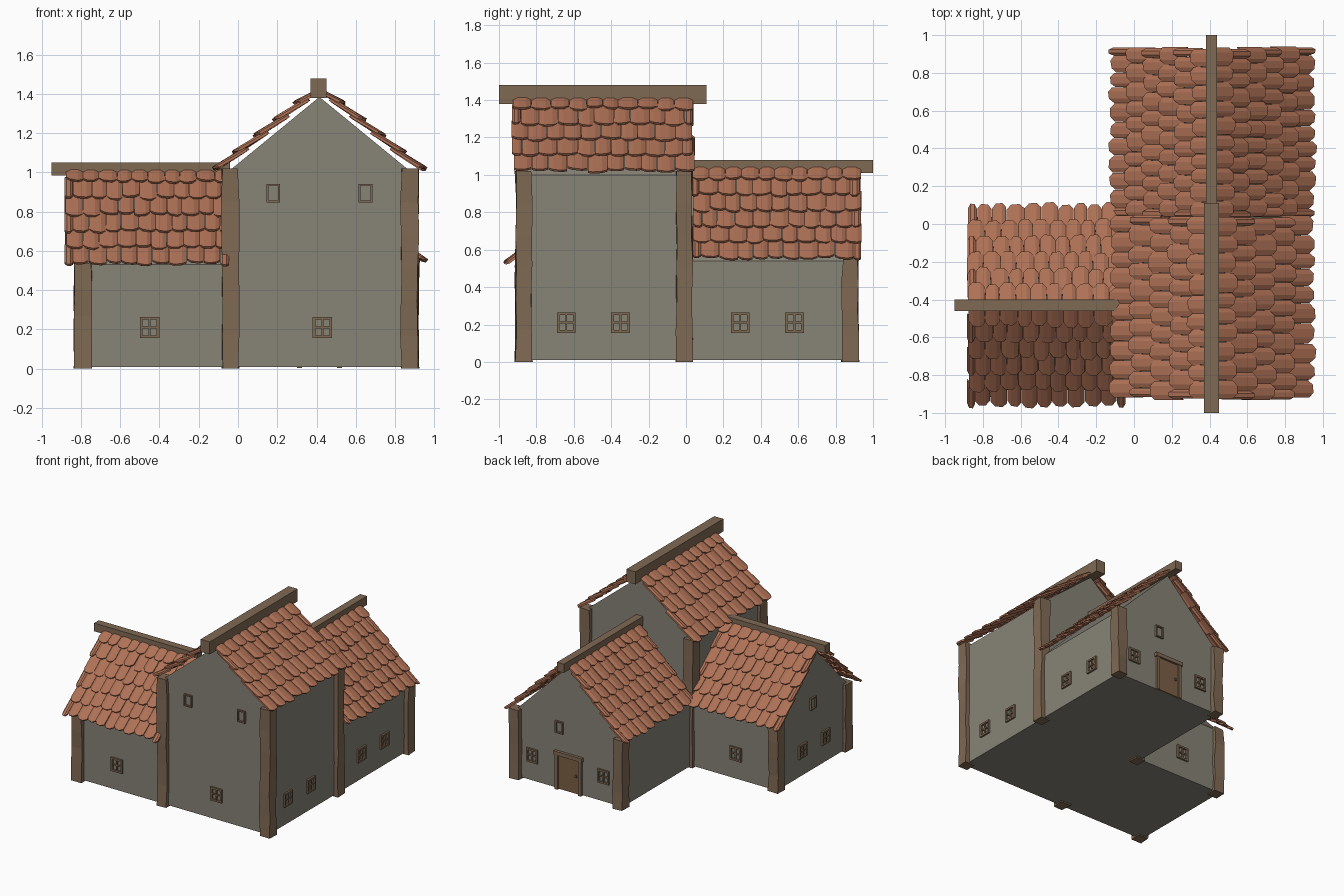
import bpy, bmesh, math, random
from mathutils import Vector, Matrix

if "Cube" in bpy.data.objects:
    bpy.data.objects.remove(bpy.data.objects["Cube"])

random.seed(4)


def material(name, rgb):
    m = bpy.data.materials.new(name)
    m.diffuse_color = (*rgb, 1)
    m.use_nodes = True
    m.node_tree.nodes["Principled BSDF"].inputs["Base Color"].default_value = m.diffuse_color
    return m


PLASTER = material("grey plaster", (0.245, 0.228, 0.185))
WOOD = material("brown timber", (0.215, 0.142, 0.088))
TILE = material("terracotta tile", (0.43, 0.168, 0.094))
DOOR = material("door wood", (0.2, 0.115, 0.06))


def finish(bm, name, mat, matrix=None):
    bmesh.ops.recalc_face_normals(bm, faces=bm.faces)
    me = bpy.data.meshes.new(name)
    bm.to_mesh(me)
    bm.free()
    me.materials.append(mat)
    ob = bpy.data.objects.new(name, me)
    if matrix:
        ob.matrix_world = matrix
    bpy.context.collection.objects.link(ob)
    return ob


def add_box(bm, lo, hi):
    lo, hi = Vector(lo), Vector(hi)
    m = Matrix.Translation((lo + hi) / 2) @ Matrix.Diagonal((*(hi - lo), 1))
    bmesh.ops.create_cube(bm, size=1, matrix=m)


def box(name, lo, hi, mat, matrix=None):
    bm = bmesh.new()
    add_box(bm, lo, hi)
    return finish(bm, name, mat, matrix)


# Gabled wall blocks: profile across the span, extruded along the ridge
def block(name, start, end, left, right, eave, apex, along_y=True):
    mid = (left + right) / 2
    profile = [(left, 0.01), (right, 0.01), (right, eave), (mid, apex), (left, eave)]
    bm = bmesh.new()
    vs = [bm.verts.new((p, start, z) if along_y else (start, p, z)) for p, z in profile]
    f = bm.faces.new(vs)
    ext = bmesh.ops.extrude_face_region(bm, geom=[f])["geom"]
    step = Vector((0, end - start, 0) if along_y else (end - start, 0, 0))
    bmesh.ops.translate(bm, vec=step, verts=[v for v in ext if isinstance(v, bmesh.types.BMVert)])
    finish(bm, name, PLASTER)


block("tall_house_walls", -0.88, 0.0, -0.055, 0.885, 1.0, 1.385)
block("back_wing_walls", -0.01, 0.88, -0.055, 0.885, 0.54, 1.01)
block("left_wing_walls", -0.81, -0.04, -0.88, 0.01, 0.53, 0.985, along_y=False)


# One slope of overlapping arched tiles with clipped lower corners
def tile_slope(name, ridge, along, down, length, span, apex, eave, rows, count):
    a = Vector(along)
    d = Vector(down) * span + Vector((0, 0, eave - apex))
    slope = d.length
    d.normalize()
    n = a.cross(d)
    if n.z < 0:
        n = -n
    origin = Vector((*ridge, apex))
    step = slope / rows
    bm = bmesh.new()
    for r in range(rows):
        # random widths, odd rows begin and end with half tiles
        widths = [random.uniform(0.85, 1.15) for _ in range(count + r % 2)]
        if r % 2:
            widths[0] *= 0.5
            widths[-1] *= 0.5
        scale = length / sum(widths)
        u = random.uniform(-0.008, 0.008)
        for w in widths:
            w *= scale
            low = step * (r + 1) + random.uniform(-0.012, 0.006)
            high = max(0.0, low - step * 1.45)
            lift = random.uniform(0.016, 0.026)
            skew = random.uniform(-0.008, 0.008)
            grid = {}
            for k in (0, 1):
                for i, (t, h, clip) in enumerate(((0.01, 0, 0.026), (0.27, 0.011, 0.002),
                                                  (0.72, 0.011, 0), (0.99, 0, 0.022))):
                    for j, s in enumerate((high, low - clip + skew * (t - 0.5) * 2)):
                        p = origin + a * (u + w * t) + d * s
                        p += n * (lift * j + h + 0.013 * k)
                        grid[i, j, k] = bm.verts.new(p)
            for i in range(3):
                for k in (0, 1):
                    bm.faces.new([grid[i, 0, k], grid[i + 1, 0, k], grid[i + 1, 1, k], grid[i, 1, k]])
                for j in (0, 1):
                    bm.faces.new([grid[i, j, 0], grid[i + 1, j, 0], grid[i + 1, j, 1], grid[i, j, 1]])
            for i in (0, 3):
                bm.faces.new([grid[i, 0, 0], grid[i, 1, 0], grid[i, 1, 1], grid[i, 0, 1]])
            u += w
    finish(bm, name, TILE)


for side, s in (("left", -1), ("right", 1)):
    tile_slope(f"tall_roof_{side}", (0.415, -0.925), (0, 1, 0), (s, 0, 0), 0.965, 0.515, 1.405, 0.99, 5, 10)
    tile_slope(f"back_roof_{side}", (0.415, 0.035), (0, 1, 0), (s, 0, 0), 0.9, 0.515, 1.03, 0.525, 6, 10)
for side, s in (("front", -1), ("back", 1)):
    tile_slope(f"left_roof_{side}", (-0.88, -0.43), (1, 0, 0), (0, s, 0), 0.84, 0.51, 1.005, 0.505, 6, 10)

# Ridge beams
box("tall_ridge_beam", (0.37, -1.0, 1.38), (0.45, 0.11, 1.48), WOOD)
box("back_ridge_beam", (0.38, -0.02, 1.01), (0.44, 1.0, 1.08), WOOD)
box("left_ridge_beam", (-0.95, -0.46, 0.985), (-0.04, -0.4, 1.05), WOOD)


# Rough hewn corner posts
def post(x, y, height, half=0.043):
    bm = bmesh.new()
    levels = 4 if height < 0.8 else 6
    rings = []
    for i in range(levels + 1):
        j = 0.006
        rings.append([bm.verts.new((x + sx * half + random.uniform(-j, j),
                                    y + sy * half + random.uniform(-j, j),
                                    height * i / levels))
                      for sx, sy in ((-1, -1), (1, -1), (1, 1), (-1, 1))])
    for lo, hi in zip(rings, rings[1:]):
        for k in range(4):
            bm.faces.new([lo[k], lo[(k + 1) % 4], hi[(k + 1) % 4], hi[k]])
    bm.faces.new(rings[0])
    bm.faces.new(rings[-1])
    finish(bm, "corner_post", WOOD)


for x, y, h in ((-0.04, -0.868, 1.02), (0.875, -0.868, 1.02), (0.875, -0.01, 1.02),
                (-0.04, -0.01, 1.02), (0.878, 0.878, 0.555), (-0.04, 0.878, 0.555),
                (-0.79, -0.868, 0.54), (-0.79, -0.01, 0.54)):
    post(x, y, h)


def facing(x, y, z, degrees):
    return Matrix.Translation((x, y, z)) @ Matrix.Rotation(math.radians(degrees), 4, "Z")


# Framed window; the local front is -y. Cross bars only on the lower windows
def window(name, x, y, z, turn, w, h, bar, cross):
    bm = bmesh.new()
    for s in (-1, 1):
        a, b = sorted((s * w / 2, s * (w / 2 - bar)))
        add_box(bm, (a, -0.014, -h / 2), (b, 0.01, h / 2))
        a, b = sorted((s * h / 2, s * (h / 2 - bar)))
        add_box(bm, (-w / 2 + bar, -0.014, a), (w / 2 - bar, 0.01, b))
    if cross:
        add_box(bm, (-0.005, -0.011, -h / 2 + bar), (0.005, 0.01, h / 2 - bar))
        add_box(bm, (-w / 2 + bar, -0.01, -0.005), (w / 2 - bar, 0.01, 0.005))
    finish(bm, name, WOOD, facing(x, y, z, turn))


for x, y, turn in ((-0.45, -0.88, 0), (0.43, -0.88, 0),
                   (0.885, -0.64, 90), (0.885, -0.35, 90), (0.885, 0.29, 90), (0.885, 0.58, 90),
                   (0.74, 0.88, 180), (0.11, 0.88, 180), (-0.45, 0.01, 180),
                   (-0.81, -0.31, -90), (-0.81, -0.6, -90)):
    window("lattice_window", x, y, 0.21, turn, 0.1, 0.108, 0.014, True)
for x, y, z, turn in ((0.18, -0.88, 0.895, 0), (0.65, -0.88, 0.895, 0),
                      (0.5, 0.88, 0.5, 180), (-0.81, -0.44, 0.54, -90)):
    window("attic_window", x, y, z, turn, 0.07, 0.095, 0.01, False)

# Door on the back wall
at = facing(0.415, 0.88, 0, 180)
box("door_panel", (-0.095, -0.008, 0.01), (0.095, 0.01, 0.285), DOOR, at)
bm = bmesh.new()
for s in (-1, 1):
    a, b = sorted((s * 0.09, s * 0.115))
    add_box(bm, (a, -0.02, 0.005), (b, 0.01, 0.28))
add_box(bm, (-0.125, -0.024, 0.28), (0.125, 0.01, 0.31))
finish(bm, "door_frame", WOOD, at)
box("door_handle", (0.06, -0.018, 0.14), (0.072, 0.0, 0.16), WOOD, at)
